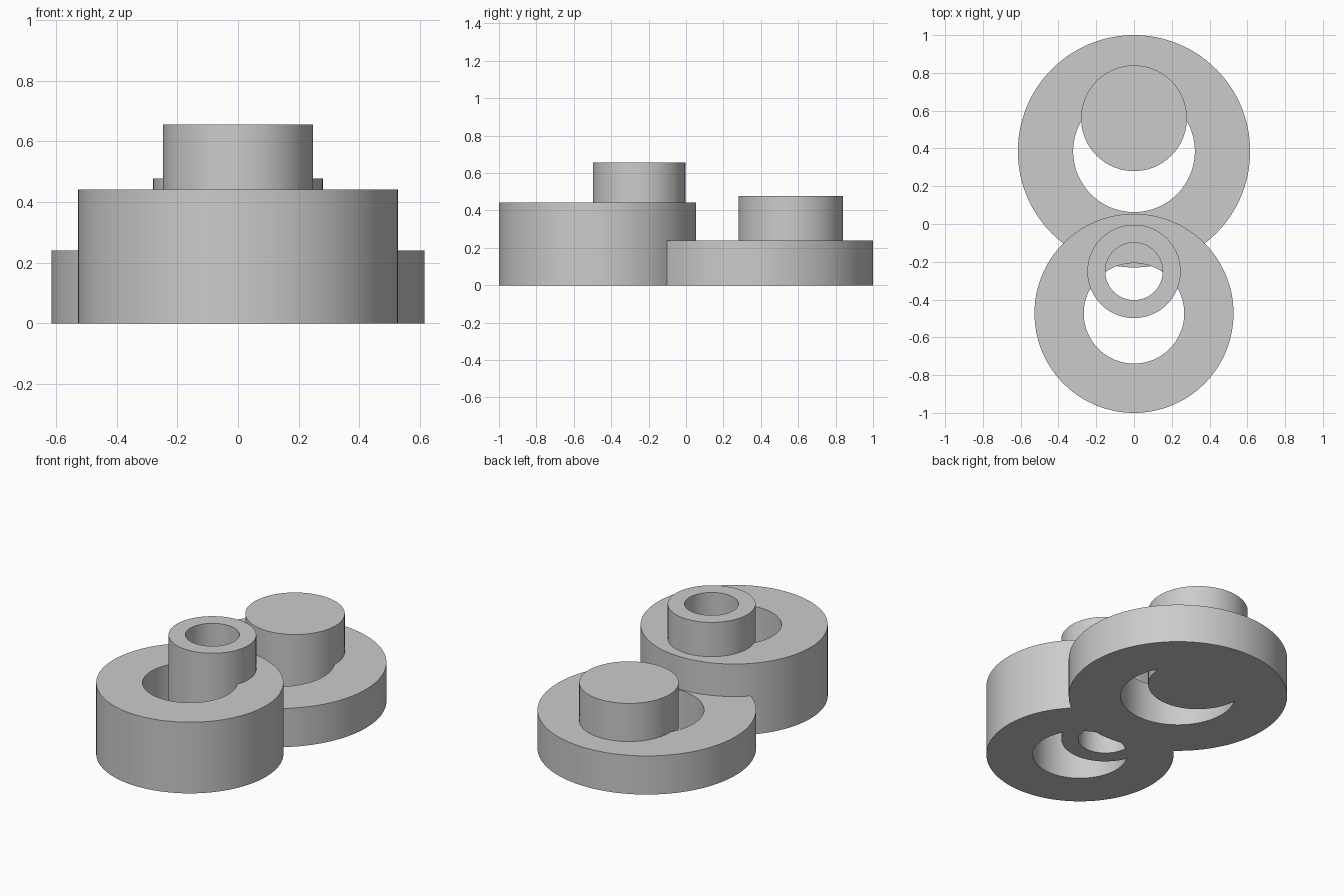
import bpy, bmesh, math

if "Cube" in bpy.data.objects:
    bpy.data.objects.remove(bpy.data.objects["Cube"])

SEG = 128


def tube(name, y, outer, inner, top, bottom):
    """Upright cylinder, hollow when inner > 0."""
    bm = bmesh.new()
    rings = {}
    for r in (outer, inner):
        if r > 0:
            for z in (bottom, top):
                rings[r, z] = [bm.verts.new((r * math.cos(2 * math.pi * i / SEG),
                                             y + r * math.sin(2 * math.pi * i / SEG), z))
                               for i in range(SEG)]

    def bridge(a, b):
        for i in range(SEG):
            j = (i + 1) % SEG
            bm.faces.new((a[i], a[j], b[j], b[i]))

    bridge(rings[outer, bottom], rings[outer, top])
    if inner > 0:
        bridge(rings[outer, top], rings[inner, top])
        bridge(rings[inner, top], rings[inner, bottom])
        bridge(rings[inner, bottom], rings[outer, bottom])
    else:
        bm.faces.new(rings[outer, top])
        bm.faces.new(rings[outer, bottom][::-1])
    bmesh.ops.recalc_face_normals(bm, faces=bm.faces[:])
    me = bpy.data.meshes.new(name)
    bm.to_mesh(me)
    bm.free()
    ob = bpy.data.objects.new(name, me)
    bpy.context.collection.objects.link(ob)
    return ob


def boolean(target, tool, op):
    mod = target.modifiers.new(op, 'BOOLEAN')
    mod.operation, mod.solver, mod.object = op, 'EXACT', tool
    bpy.context.view_layer.objects.active = target
    bpy.ops.object.modifier_apply(modifier=mod.name)
    bpy.data.objects.remove(tool)


# Parts reach below the ground by different depths, then get trimmed flat
body = tube("double_ring_body", 0.385, 0.615, 0.322, 0.24, -0.10)    # low back ring
parts = [
    tube("front_ring", -0.473, 0.527, 0.266, 0.442, -0.14),
    tube("solid_peg", 0.56, 0.28, 0, 0.477, -0.18),
    tube("hollow_peg", -0.251, 0.247, 0.152, 0.655, -0.22),
]
for part in parts:
    boolean(body, part, 'UNION')

# Flat underside
bpy.ops.mesh.primitive_cube_add(size=4, location=(0, 0, -2))
boolean(body, bpy.context.object, 'DIFFERENCE')

# Smooth walls with crisp rims
bpy.ops.object.select_all(action='DESELECT')
body.select_set(True)
bpy.context.view_layer.objects.active = body
bpy.ops.object.shade_smooth_by_angle(angle=math.radians(30))
